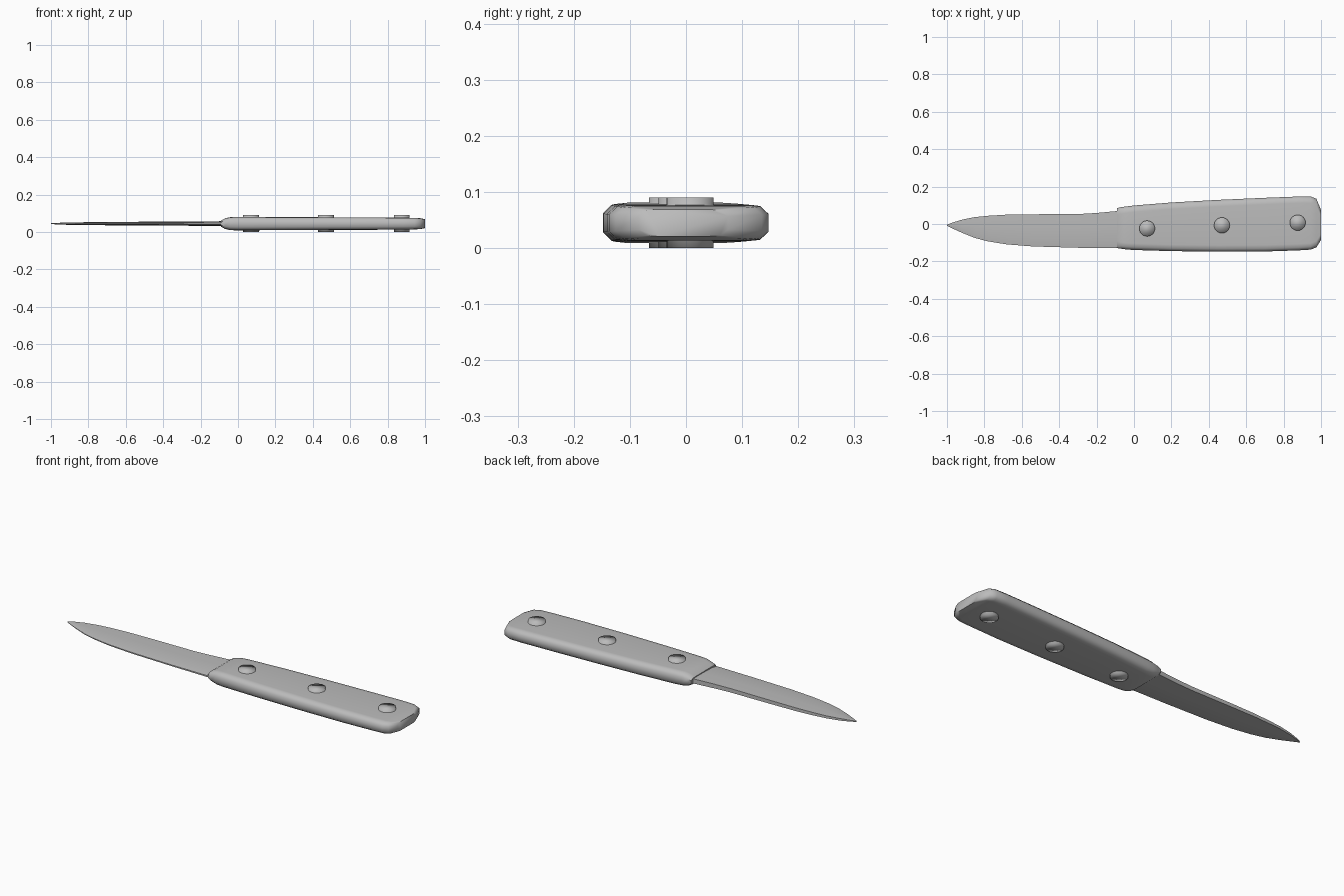
import bpy, bmesh, math

if "Cube" in bpy.data.objects:
    bpy.data.objects.remove(bpy.data.objects["Cube"])

MID = 0.045  # height of the flat middle plane

steel = bpy.data.materials.new("plain_grey")
steel.use_nodes = True
grey = (0.5, 0.5, 0.5, 1)
steel.diffuse_color = grey
steel.node_tree.nodes["Principled BSDF"].inputs["Base Color"].default_value = grey


def finish(bm, name, angle):
    bmesh.ops.remove_doubles(bm, verts=bm.verts, dist=0.0001)
    bmesh.ops.recalc_face_normals(bm, faces=bm.faces)
    mesh = bpy.data.meshes.new(name)
    bm.to_mesh(mesh)
    bm.free()
    mesh.materials.append(steel)
    obj = bpy.data.objects.new(name, mesh)
    bpy.context.collection.objects.link(obj)
    bpy.ops.object.select_all(action='DESELECT')
    obj.select_set(True)
    bpy.context.view_layer.objects.active = obj
    bpy.ops.object.shade_smooth_by_angle(angle=math.radians(angle))
    return obj


def loft(name, sections, profile, angle):
    """Join cross-sections along x; profile gives (y, half thickness) pairs, mirrored in z."""
    bm = bmesh.new()
    rings = []
    for x, low, high, thick in sections:
        half = profile(low, high, thick)
        pts = [(y, h) for y, h in half] + [(y, -h) for y, h in reversed(half)]
        rings.append([bm.verts.new((x, y, MID + h)) for y, h in pts])
    n = len(rings[0])
    for a, b in zip(rings, rings[1:]):
        for i in range(n):
            j = (i + 1) % n
            bm.faces.new((a[i], a[j], b[j], b[i]))
    bm.faces.new(rings[0])
    bm.faces.new(rings[-1])
    return finish(bm, name, angle)


# Handle: chamfered slab, widening to a clipped butt
def handle_profile(low, high, t):
    left = [(low, t * 0.5), (low + 0.015, t * 0.94), (low + 0.035, t)]
    right = [(high - 0.035, t), (high - 0.015, t * 0.94), (high, t * 0.5)]
    return left + right


loft("handle", [
    (-0.09, -0.125, 0.085, 0.017),
    (-0.07, -0.132, 0.09, 0.028),
    (-0.04, -0.136, 0.094, 0.035),
    (0.0, -0.139, 0.099, 0.036),
    (0.2, -0.145, 0.115, 0.035),
    (0.45, -0.148, 0.129, 0.034),
    (0.7, -0.147, 0.14, 0.033),
    (0.88, -0.141, 0.147, 0.032),
    (0.945, -0.137, 0.147, 0.031),
    (0.975, -0.125, 0.135, 0.029),
    (1.0, -0.085, 0.075, 0.024),
], handle_profile, 50)


# Blade: thick spine on the back, thin cutting edge on the front
def blade_profile(low, high, t):
    w = high - low
    return [(low, t * 0.3), (low + w * 0.2, t * 0.8), (low + w * 0.6, t), (high, t * 0.95)]


loft("blade", [
    (-1.0, -0.009, -0.004, 0.002),
    (-0.97, -0.024, 0.008, 0.004),
    (-0.92, -0.047, 0.023, 0.006),
    (-0.85, -0.075, 0.037, 0.007),
    (-0.78, -0.093, 0.044, 0.008),
    (-0.68, -0.109, 0.05, 0.009),
    (-0.54, -0.12, 0.052, 0.01),
    (-0.3, -0.127, 0.053, 0.011),
    (-0.2, -0.128, 0.059, 0.012),
    (-0.06, -0.13, 0.072, 0.013),
], blade_profile, 35)

# Rivets: pins passing through the handle, soft shaded across the rim
for name, x, y in (("front_rivet", 0.07, -0.024),
                   ("middle_rivet", 0.47, -0.007),
                   ("rear_rivet", 0.875, 0.007)):
    bm = bmesh.new()
    bmesh.ops.create_cone(bm, cap_ends=True, segments=24, radius1=0.042,
                          radius2=0.042, depth=0.09)
    bmesh.ops.translate(bm, verts=bm.verts, vec=(x, y, MID))
    finish(bm, name, 180)
